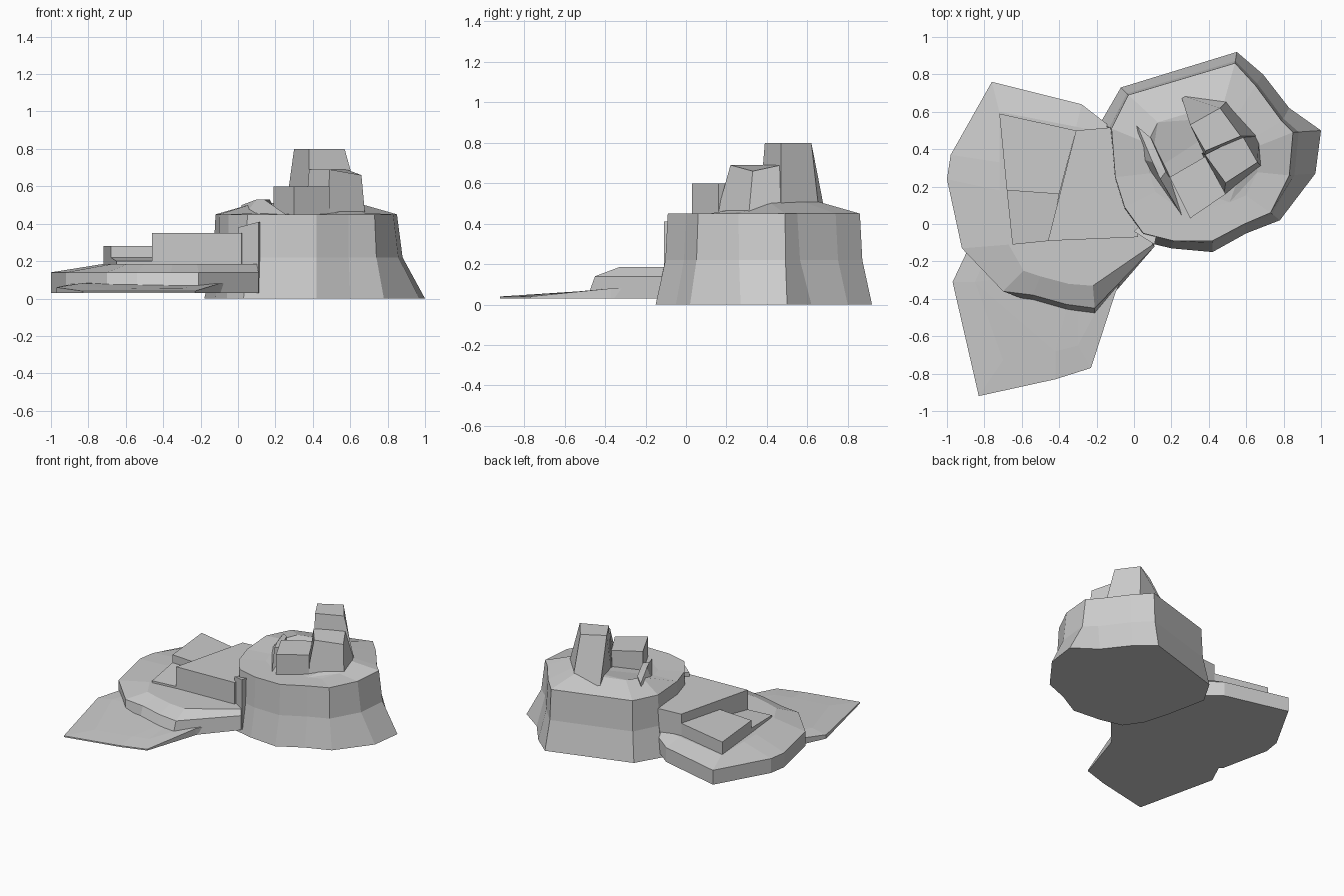
import bpy, bmesh
from mathutils import Vector

# Remove the default cube only
default_cube = bpy.data.objects.get("Cube")
if default_cube:
    bpy.data.objects.remove(default_cube, do_unlink=True)

# One stone colour
stone = bpy.data.materials.new("grey stone")
stone.use_nodes = True
GREY = (0.6, 0.6, 0.6, 1.0)
stone.diffuse_color = GREY
stone.node_tree.nodes["Principled BSDF"].inputs["Base Color"].default_value = GREY

UNIT = 0.01  # outlines are written in hundredths of a unit


def at(outline, height):
    """Place a flat outline at one height."""
    return [(x, y, height) for x, y in outline]


def blend(lower, upper, amount):
    """Ring part of the way between two rings."""
    return [Vector(a).lerp(Vector(b), amount) for a, b in zip(lower, upper)]


def spread(outline, factor):
    """Scale an outline about its own middle."""
    middle_x = sum(p[0] for p in outline) / len(outline)
    middle_y = sum(p[1] for p in outline) / len(outline)
    return [(middle_x + (p[0] - middle_x) * factor,
             middle_y + (p[1] - middle_y) * factor) for p in outline]


def loft(name, rings):
    """Join rings of equal length, bottom to top, and cap both ends."""
    bm = bmesh.new()
    loops = [[bm.verts.new(Vector(p) * UNIT) for p in ring] for ring in rings]
    for low, high in zip(loops, loops[1:]):
        for i in range(len(low)):
            j = (i + 1) % len(low)
            bm.faces.new((low[i], low[j], high[j], high[i]))
    bm.faces.new(loops[0])
    bm.faces.new(loops[-1])
    bmesh.ops.triangulate(bm, faces=[f for f in bm.faces if len(f.verts) > 4])
    bmesh.ops.recalc_face_normals(bm, faces=bm.faces)
    mesh = bpy.data.meshes.new(name)
    bm.to_mesh(mesh)
    bm.free()
    mesh.materials.append(stone)
    rock = bpy.data.objects.new(name, mesh)
    bpy.context.collection.objects.link(rock)
    return rock


# Main rock: flared foot, steep wall, top that rises toward the back
foot = [(-7, 73), (55, 92), (69, 80), (83, 62), (100, 50), (97, 27), (78, 2),
        (60, -5), (42, -15), (20, -13), (3, -9), (-6, 4), (-12, 25), (-18, 54)]
rim = [(-3, 69), (54, 86), (65, 74), (79, 55), (85, 49), (83, 26), (73, 6),
       (59, 0), (42, -9), (21, -9), (5, -5), (-5, 9), (-10, 25), (-12, 51)]
foot_ring, rim_ring = at(foot, 0), at(rim, 45)
waist_ring = [(p.x, p.y, 22) for p in blend(foot_ring, rim_ring, 0.8)]
crown_ring = [(x, y, 45 + 6 * min(1, max(0, (y - 25) / 20)))
              for x, y in spread(rim, 0.62)]
loft("main_rock", [foot_ring, waist_ring, rim_ring, crown_ring])

# Ridge beside the summit blocks
ridge_top = [(2, 52, 50), (9, 46, 52), (17, 28, 53), (14, 24, 53), (10, 33, 53)]
ridge_foot = [(0, 53), (11, 43), (21, 22), (27, 2), (3, 35)]
loft("summit_ridge", [at(ridge_foot, 44), ridge_top])

# Summit blocks, each with a sloping skirt
tall_top = [(30, 53), (46, 62), (57, 47), (38, 39)]
tall_foot = [(25, 69), (50, 66), (67, 47), (38, 36)]
loft("tall_summit_block", [at(tall_foot, 44), at(tall_top, 80)])

middle_top = [(38, 37, 69), (58, 47, 69), (66, 33, 66), (49, 22, 69)]
middle_foot = [(36, 38), (67, 47), (68, 31), (48, 15)]
loft("middle_summit_block", [at(middle_foot, 44), middle_top])

low_top = [(19, 25), (38, 36), (49, 16), (30, 3)]
loft("low_summit_block", [at(low_top, 44), at(low_top, 60)])

# Broad terrace wrapping the side of the main rock
terrace = [(-76, 76), (-28, 64), (-10, 50), (0, 20), (11, -12), (-21, -49),
           (-36, -47), (-54, -42), (-70, -36), (-92, -13), (-100, 24), (-98, 37)]
terrace_rim = [(x, y + (4 if y < -40 else 0)) for x, y in terrace]
terrace_crown = [(-72, 60), (-31, 52), (-12, 48), (0, 20), (10, -11), (-22, -33),
                 (-35, -32), (-50, -28), (-59, -25), (-67, -11), (-72, 18), (-72, 33)]
loft("terrace", [at(terrace, 3), at(terrace_rim, 14), at(terrace_crown, 18.5)])

# Stepped slabs standing on the terrace
slab = [(-31, 50), (-46, -9), (2, -7), (4, 20), (-8, 52)]
loft("high_slab", [at(slab, 14), at(slab, 35)])

step = [(-72, 59), (-31, 50), (-40, 16), (-68, 18)]
loft("middle_slab", [at(step, 14), at(step, 28)])

low_step = [(-68, 18, 22), (-40, 16, 22), (-45, -9, 20), (-65, -11, 20)]
loft("low_slab", [[(x, y, 14) for x, y, z in low_step], low_step])

# Thin upright shard where terrace and main rock meet
shard_top = [(0, -4, 38), (11, -11, 41), (12, -6, 41), (4, 0, 38)]
loft("corner_shard", [[(x, y, 3) for x, y, z in shard_top], shard_top])

# Low tapering sheet in front of the terrace
sheet = [(-97, -31), (-88, -12), (-30, -20), (-6, -28), (-10, -37),
         (-23, -77), (-42, -83), (-83, -92)]
sheet_top = [(x, y, 8 if y > -40 else 4) for x, y in sheet]
sheet_top[0] = (-97, -31, 6)
sheet_crown = [(-85, -31, 8), (-80, -20, 8.5), (-30, -24, 8.5), (-12, -30, 8.5),
               (-15, -37, 8), (-30, -65, 5.5), (-42, -68, 5.5), (-70, -73, 5)]
loft("front_sheet", [at(sheet, 3), sheet_top, sheet_crown])
